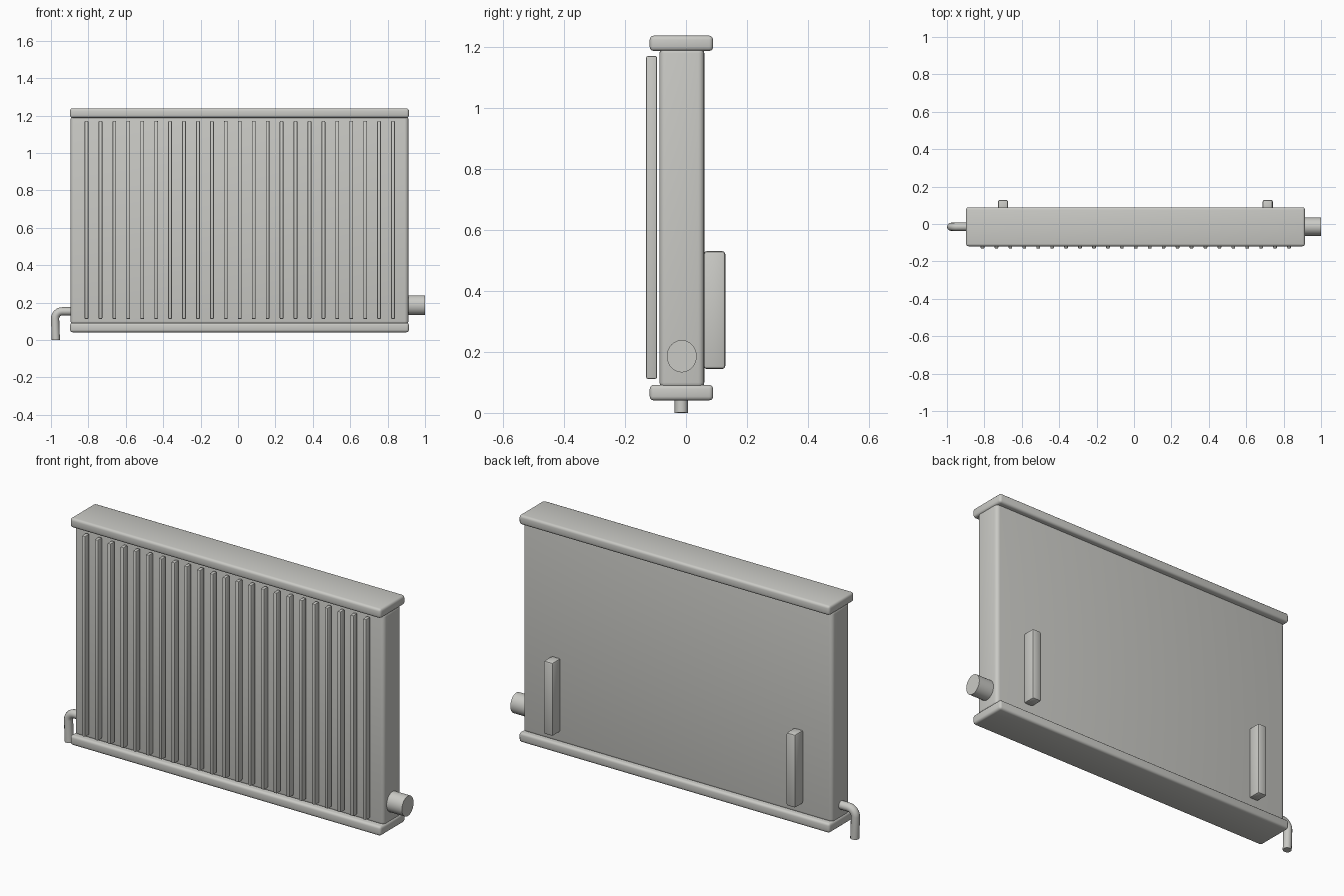
import bpy
import math
from mathutils import Matrix

if "Cube" in bpy.data.objects:
    bpy.data.objects.remove(bpy.data.objects["Cube"])

paint = bpy.data.materials.new("warm_grey_enamel")
paint.diffuse_color = (0.59, 0.59, 0.56, 1)
paint.use_nodes = True
paint.node_tree.nodes["Principled BSDF"].inputs["Base Color"].default_value = paint.diffuse_color


def smooth(ob):
    bpy.ops.object.select_all(action='DESELECT')
    ob.select_set(True)
    bpy.context.view_layer.objects.active = ob
    bpy.ops.object.shade_smooth_by_angle(angle=math.radians(40))


def box(name, x, y, z, bevel, segments=3):
    """Rounded box from its (min, max) extents."""
    bpy.ops.mesh.primitive_cube_add(size=1)
    ob = bpy.context.object
    ob.name = name
    size = Matrix.Diagonal((x[1] - x[0], y[1] - y[0], z[1] - z[0], 1))
    centre = Matrix.Translation((sum(x) / 2, sum(y) / 2, sum(z) / 2))
    ob.data.transform(centre @ size)
    ob.data.materials.append(paint)
    mod = ob.modifiers.new("rounded_edges", 'BEVEL')
    mod.width, mod.segments = bevel, segments
    bpy.ops.object.modifier_apply(modifier=mod.name)
    smooth(ob)
    return ob


# Main panel and its top and bottom rails
X0, X1 = -0.898, 0.914
box("panel", (X0 + 0.003, X1 - 0.003), (-0.087, 0.06), (0.08, 1.2), 0.02, 4)
box("top_rail", (X0, X1), (-0.119, 0.089), (1.188, 1.238), 0.013)
box("bottom_rail", (X0, X1), (-0.119, 0.089), (0.041, 0.092), 0.013)

# Row of vertical fins on the front
FINS = 23
for i in range(FINS):
    cx = -0.81 + i * 1.639 / (FINS - 1)
    box(f"fin_{i + 1}", (cx - 0.01, cx + 0.01), (-0.131, -0.095), (0.112, 1.171), 0.005, 2)

# Wall brackets on the back
for side, cx in (("left", -0.7), ("right", 0.715)):
    box(f"{side}_bracket", (cx - 0.027, cx + 0.027), (0.058, 0.129), (0.144, 0.531), 0.01, 2)

# Valve knob on the right end
bpy.ops.mesh.primitive_cylinder_add(vertices=32, radius=1, depth=1)
knob = bpy.context.object
knob.name = "valve_knob"
knob.data.transform(Matrix.Translation((0.95, -0.014, 0.186))
                    @ Matrix.Diagonal((0.1, 0.049, 0.053, 1))
                    @ Matrix.Rotation(math.pi / 2, 4, 'Y'))
knob.data.materials.append(paint)
smooth(knob)

# Bent supply pipe on the left end
R = 0.038
path = [(-0.88, 0.153), (-0.9, 0.153)]
for i in range(7):
    a = math.radians(90 + 15 * i)
    path.append((-0.94 + R * math.cos(a), 0.115 + R * math.sin(a)))
path.append((-0.974, 0.0))
curve = bpy.data.curves.new("supply_pipe", 'CURVE')
curve.dimensions = '3D'
curve.bevel_depth = 0.022
curve.bevel_resolution = 4
curve.use_fill_caps = True
spline = curve.splines.new('POLY')
spline.points.add(len(path) - 1)
for point, (x, z) in zip(spline.points, path):
    point.co = (x, -0.015, z, 1)
pipe = bpy.data.objects.new("supply_pipe", curve)
bpy.context.collection.objects.link(pipe)
curve.materials.append(paint)
bpy.ops.object.select_all(action='DESELECT')
pipe.select_set(True)
bpy.context.view_layer.objects.active = pipe
bpy.ops.object.convert(target='MESH')
smooth(bpy.context.object)
